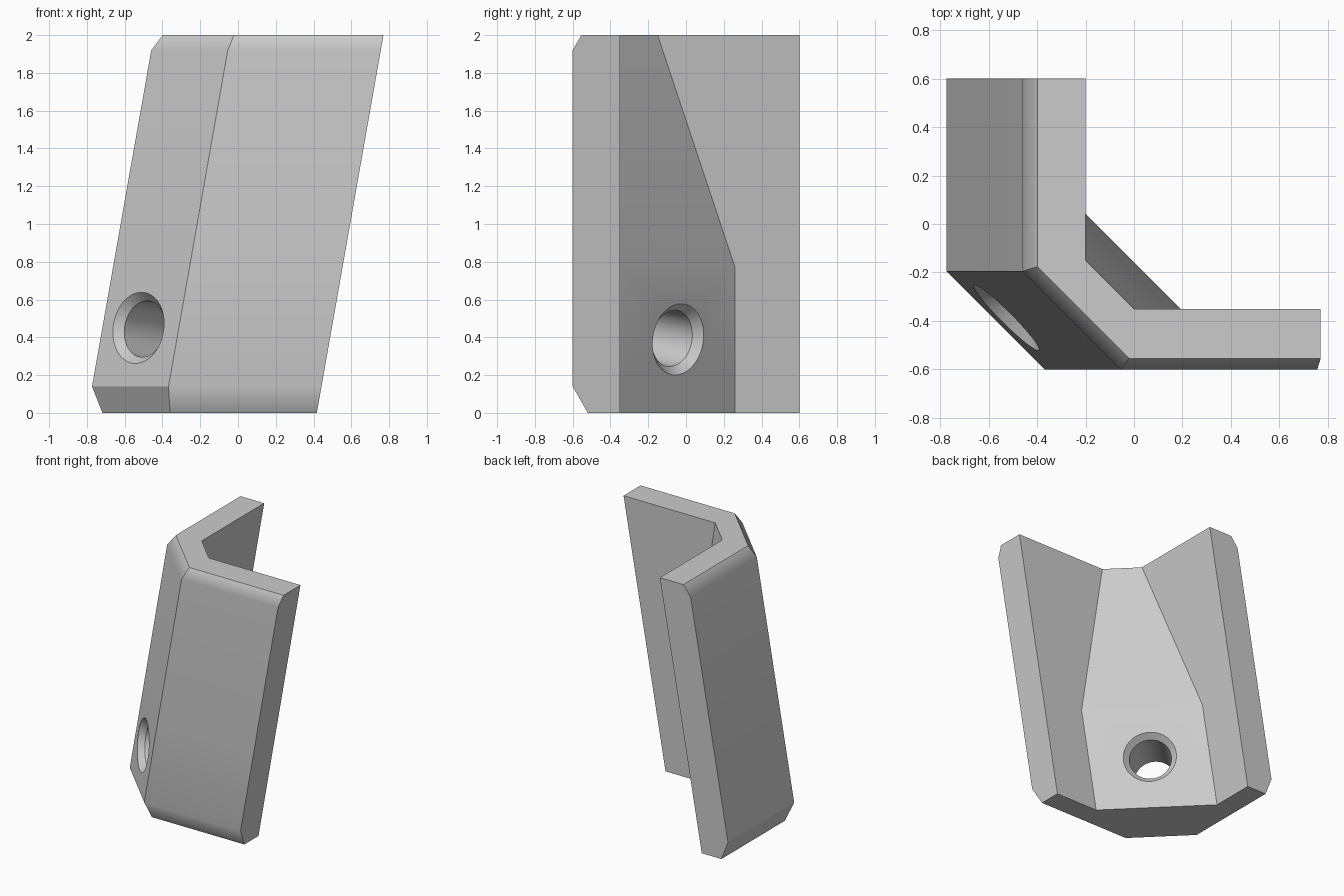
import bpy
import bmesh
from math import radians, sqrt, tan
from mathutils import Matrix, Vector

cube = bpy.data.objects.get("Cube")
if cube:
    bpy.data.objects.remove(cube, do_unlink=True)

LEAN = tan(radians(10))      # sideways lean per unit of height
HEIGHT = 2.0
OUTER_SUM, INNER_TOP, INNER_LOW = -0.64, -0.35, 0.06   # x + y on the diagonal faces

grey = bpy.data.materials.new("plain_grey")
grey.use_nodes = True
colour = (0.6, 0.6, 0.6, 1)
grey.diffuse_color = colour
grey.node_tree.nodes["Principled BSDF"].inputs["Base Color"].default_value = colour


def make_object(name, bm):
    bmesh.ops.recalc_face_normals(bm, faces=bm.faces)
    mesh = bpy.data.meshes.new(name)
    bm.to_mesh(mesh)
    bm.free()
    mesh.materials.append(grey)
    obj = bpy.data.objects.new(name, mesh)
    bpy.context.collection.objects.link(obj)
    return obj


def loft(bm, rings):
    """Join closed rings of points and cap both ends."""
    rows = [[bm.verts.new(p) for p in ring] for ring in rings]
    count = len(rows[0])
    for low, high in zip(rows, rows[1:]):
        for i in range(count):
            j = (i + 1) % count
            bm.faces.new((low[i], low[j], high[j], high[i]))
    bm.faces.new(rows[0])
    bm.faces.new(rows[-1])


def section(z, inset, inner):
    """Angled bracket outline at one height; the inset bevels the outer side."""
    left, front = -0.445 + inset, -0.6 + inset
    diagonal = OUTER_SUM + inset * sqrt(2)
    outline = [(left, 0.6), (left, diagonal - left), (diagonal - front, front),
               (0.77, front), (0.77, -0.35), (inner + 0.35, -0.35),
               (-0.2, inner + 0.2), (-0.2, 0.6)]
    return [(x + LEAN * (z - HEIGHT), y, z) for x, y in outline]


# Bracket body: two arms and a diagonal corner that thickens downward
knee = 0.77
near_top = 1.92
bevel_inner = INNER_TOP + (INNER_LOW - INNER_TOP) * (HEIGHT - near_top) / (HEIGHT - knee)
bm = bmesh.new()
loft(bm, [section(0, 0.08, INNER_LOW), section(0.14, 0, INNER_LOW),
          section(knee, 0, INNER_LOW), section(near_top, 0, bevel_inner),
          section(HEIGHT, 0.046, INNER_TOP)])
bmesh.ops.dissolve_limit(bm, angle_limit=radians(0.5), verts=bm.verts, edges=bm.edges)
body = make_object("corner_bracket", bm)

# Bolt hole cutter: a straight bore flared at both mouths, square to the diagonal
axis = Vector((1, 1, -LEAN)).normalized()
length = (INNER_LOW - OUTER_SUM) / sqrt(2 + LEAN ** 2)
hole_x, hole_z = -0.527, 0.45
start = Vector((hole_x, OUTER_SUM - hole_x + LEAN * (hole_z - HEIGHT), hole_z))
place = Matrix.Translation(start) @ axis.to_track_quat("Z", "Y").to_matrix().to_4x4()
flare, extra, bore, mouth = 0.045, 0.02, 0.15, 0.19
wide = mouth + (mouth - bore) * extra / flare
profile = [(-extra, wide), (flare, bore), (length - flare, bore), (length + extra, wide)]
segments = 64
rings = []
for along, radius in profile:
    rings.append([place @ (Matrix.Rotation(radians(360 * i / segments), 3, "Z")
                           @ Vector((radius, 0, along))) for i in range(segments)])
bm = bmesh.new()
loft(bm, rings)
cutter = make_object("bolt_hole_cutter", bm)
cutter.hide_render = True

# Cut the hole, then drop the cutter
bpy.ops.object.select_all(action="DESELECT")
body.select_set(True)
bpy.context.view_layer.objects.active = body
cut = body.modifiers.new("bolt_hole", "BOOLEAN")
cut.operation = "DIFFERENCE"
cut.solver = "EXACT"
cut.object = cutter
bpy.ops.object.modifier_apply(modifier=cut.name)
bpy.data.objects.remove(cutter, do_unlink=True)

# Soft shading on shallow bevels, with broad faces kept even
bpy.ops.object.shade_smooth_by_angle(angle=radians(30))
weighted = body.modifiers.new("even_shading", "WEIGHTED_NORMAL")
weighted.keep_sharp = True
